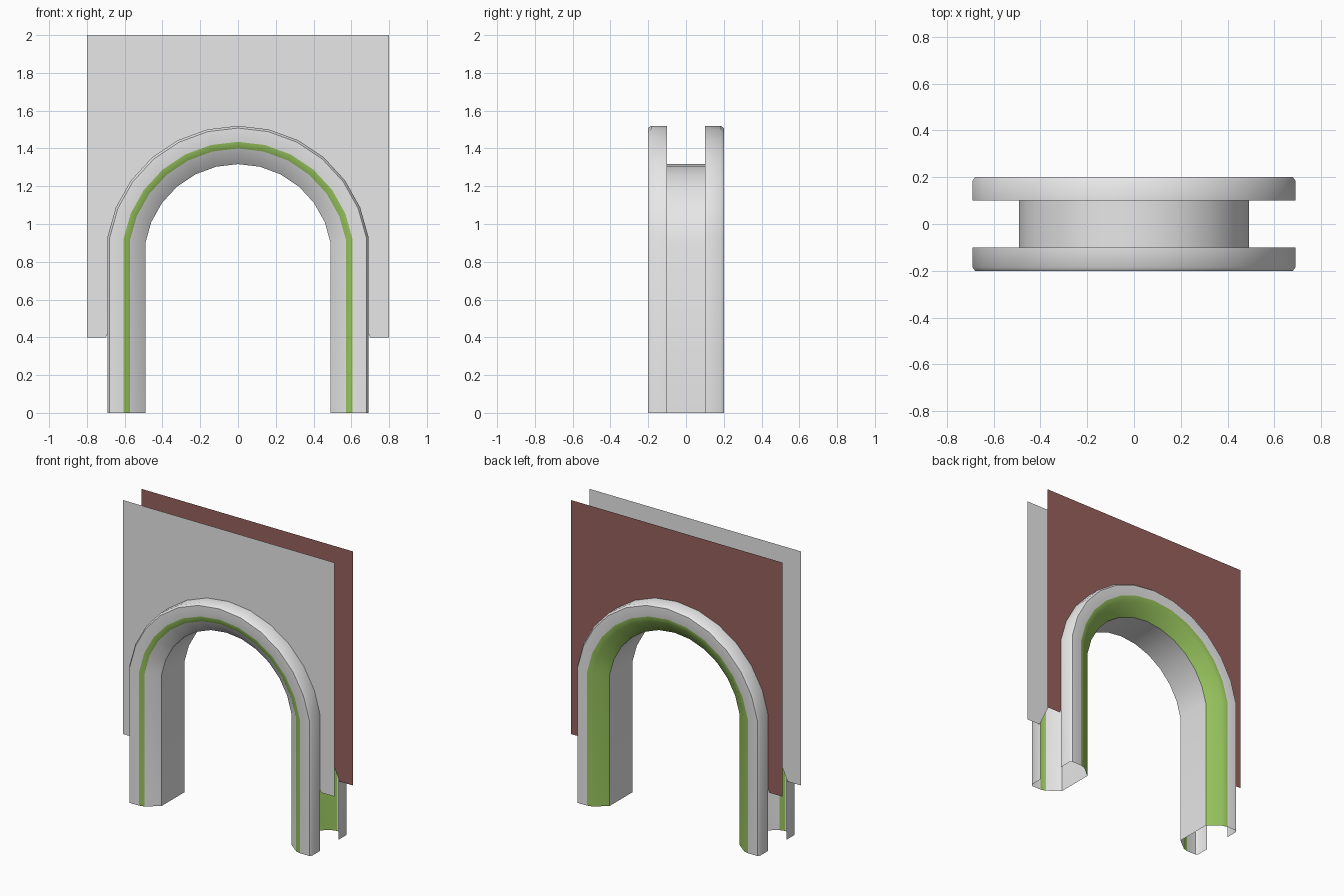
import bpy
import bmesh
import math

cube = bpy.data.objects.get("Cube")
if cube:
    bpy.data.objects.remove(cube, do_unlink=True)


def make_material(name, rgb):
    mat = bpy.data.materials.new(name)
    mat.use_nodes = True
    color = (*rgb, 1.0)
    mat.diffuse_color = color
    mat.node_tree.nodes["Principled BSDF"].inputs["Base Color"].default_value = color
    return mat


plaster = make_material("pale_grey", (0.8, 0.8, 0.8))
green = make_material("leaf_green", (0.31, 0.55, 0.11))
red = make_material("brick_red", (0.31, 0.12, 0.11))

CENTER_Z = 0.82
START = math.radians(9)
SEGMENTS = 12


def arc_angles():
    span = math.pi - 2 * START
    return [START + span * i / SEGMENTS for i in range(SEGMENTS + 1)]


def arc_point(r, angle):
    return r * math.cos(angle), CENTER_Z + r * math.sin(angle)


def arch_path(r, foot_z):
    """Arc of radius r with a straight leg down to foot_z on each side."""
    arc = [arc_point(r, a) for a in arc_angles()]
    return [(arc[0][0], foot_z)] + arc + [(arc[-1][0], foot_z)]


def finish(bm, name, materials):
    mesh = bpy.data.meshes.new(name)
    bm.to_mesh(mesh)
    bm.free()
    for mat in materials:
        mesh.materials.append(mat)
    obj = bpy.data.objects.new(name, mesh)
    bpy.context.collection.objects.link(obj)
    return obj


# Arch frame: open moulding section (radius, depth) swept up and over
half = [(0.70, -0.1), (0.70, -0.185), (0.688, -0.2), (0.615, -0.2),
        (0.58, -0.19), (0.497, -0.125), (0.497, -0.1)]
section = half + [(r, -y) for r, y in reversed(half)]
GREEN_STRIPS = {3, 8, 9}  # front bead, back bead and back band

bm = bmesh.new()
rails = [[bm.verts.new((x, y, z)) for x, z in arch_path(r, 0)] for r, y in section]
for k, (a, b) in enumerate(zip(rails, rails[1:])):
    for i in range(len(a) - 1):
        face = bm.faces.new((a[i], a[i + 1], b[i + 1], b[i]))
        face.material_index = 1 if k in GREEN_STRIPS else 0
bm.normal_update()
# Make the underside of the crown face down
crown = min(bm.faces, key=lambda f: (abs(f.calc_center_median().x)
                                     + abs(f.calc_center_median().y)))
if crown.normal.z > 0:
    bmesh.ops.reverse_faces(bm, faces=bm.faces[:])
arch = finish(bm, "arch_frame", [plaster, green])
bpy.ops.object.select_all(action="DESELECT")
arch.select_set(True)
bpy.context.view_layer.objects.active = arch
bpy.ops.object.shade_smooth_by_angle(angle=math.radians(50))


# Thin wall sheets with an arched opening flared at the foot
def wall(name, side, mat):
    bm = bmesh.new()
    opening = arch_path(0.61, 0.6)
    outline = [(-0.8, 0.4), (-0.8, 2), (0.8, 2), (0.8, 0.4), (0.70, 0.4)]
    outline += opening + [(-0.70, 0.4)]
    face = bm.faces.new([bm.verts.new((x, 0.1 * side, z)) for x, z in outline])
    face.normal_update()
    if face.normal.y * side < 0:
        face.normal_flip()
    finish(bm, name, [mat])


wall("front_wall", -1, plaster)
wall("back_wall", 1, red)
